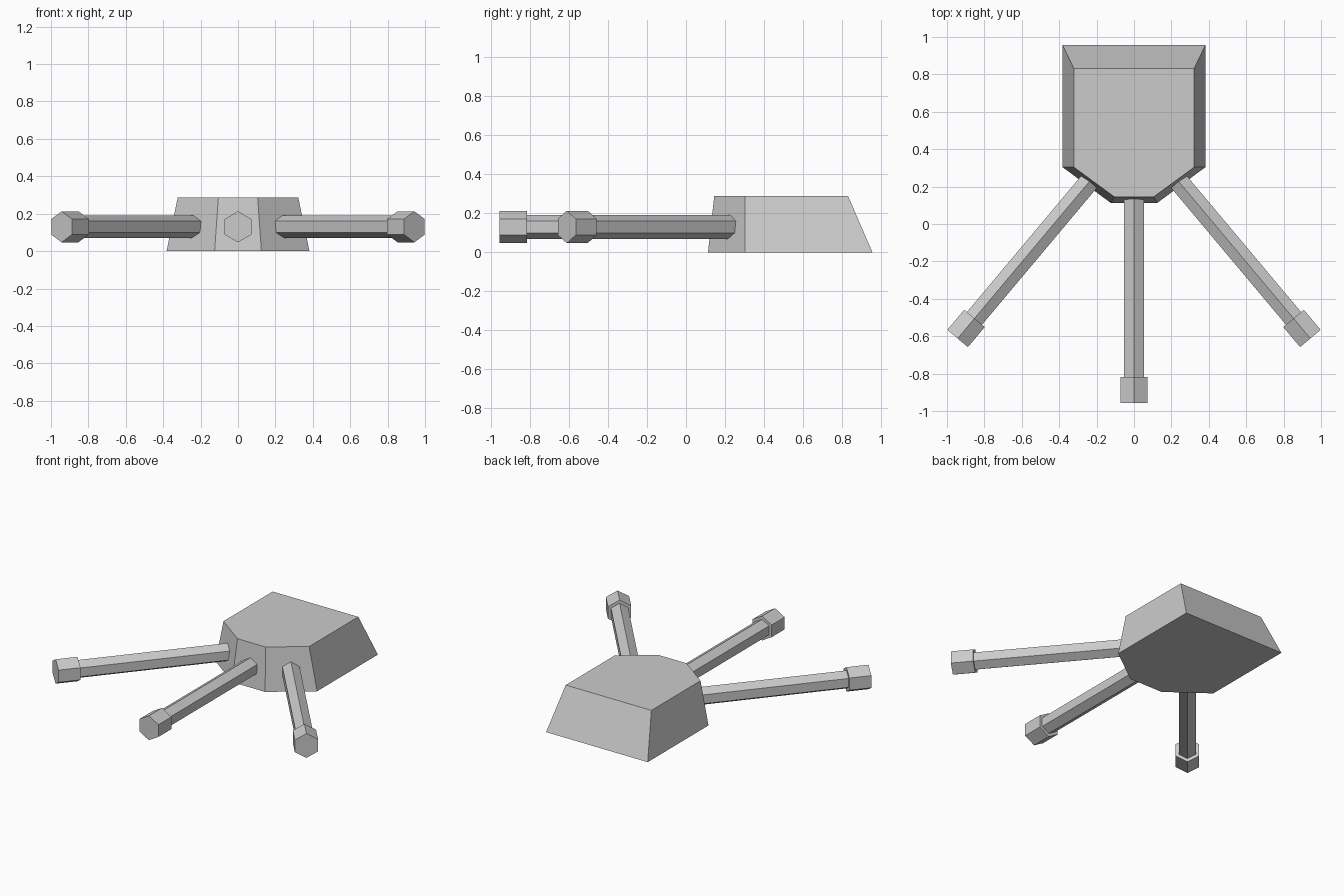
import bpy, bmesh
from math import radians, sin, cos
from mathutils import Vector, Matrix

if "Cube" in bpy.data.objects:
    bpy.data.objects.remove(bpy.data.objects["Cube"])


def finish(bm, name):
    bmesh.ops.recalc_face_normals(bm, faces=bm.faces)
    mesh = bpy.data.meshes.new(name)
    bm.to_mesh(mesh)
    bm.free()
    obj = bpy.data.objects.new(name, mesh)
    bpy.context.collection.objects.link(obj)
    return obj


def outline(half):
    # Mirror the right-hand half of an outline across x = 0
    return half + [(-x, y) for x, y in reversed(half)]


def tapered_body(name, bottom, top, height):
    bm = bmesh.new()
    low = [bm.verts.new((x, y, 0)) for x, y in outline(bottom)]
    high = [bm.verts.new((x, y, height)) for x, y in outline(top)]
    bm.faces.new(low)
    bm.faces.new(high)
    n = len(low)
    for i in range(n):
        j = (i + 1) % n
        bm.faces.new((low[i], low[j], high[j], high[i]))
    return finish(bm, name)


def hex_rod(name, tip, angle, start, end, radius):
    # Six-sided rod, running inwards from the tip, with a corner pointing up
    inward = Vector((-sin(angle), cos(angle), 0))
    side = Vector((cos(angle), sin(angle), 0))
    up = Vector((0, 0, 1))
    bm = bmesh.new()
    rings = []
    for d in (start, end):
        centre = tip + inward * d
        rings.append([bm.verts.new(centre + radius * (side * sin(radians(60 * k)) + up * cos(radians(60 * k))))
                      for k in range(6)])
    for ring in rings:
        bm.faces.new(ring)
    for i in range(6):
        j = (i + 1) % 6
        bm.faces.new((rings[0][i], rings[0][j], rings[1][j], rings[1][i]))
    return finish(bm, name)


# Wedge-shaped body with a sloping back and chamfered front
tapered_body("body",
             [(0.125, 0.113), (0.382, 0.304), (0.382, 0.957)],
             [(0.105, 0.145), (0.322, 0.304), (0.322, 0.832)], 0.288)

# Three fanned-out barrels, each with a thicker muzzle
Z = 0.13
for label, x, y, deg, length in (("left", -0.943, -0.612, -40, 1.14),
                                 ("centre", 0, -0.957, 0, 1.14),
                                 ("right", 0.943, -0.612, 40, 1.14)):
    tip = Vector((x, y, Z))
    hex_rod(label + "_muzzle", tip, radians(deg), 0, 0.14, 0.083)
    hex_rod(label + "_barrel", tip, radians(deg), 0.12, length, 0.061)
